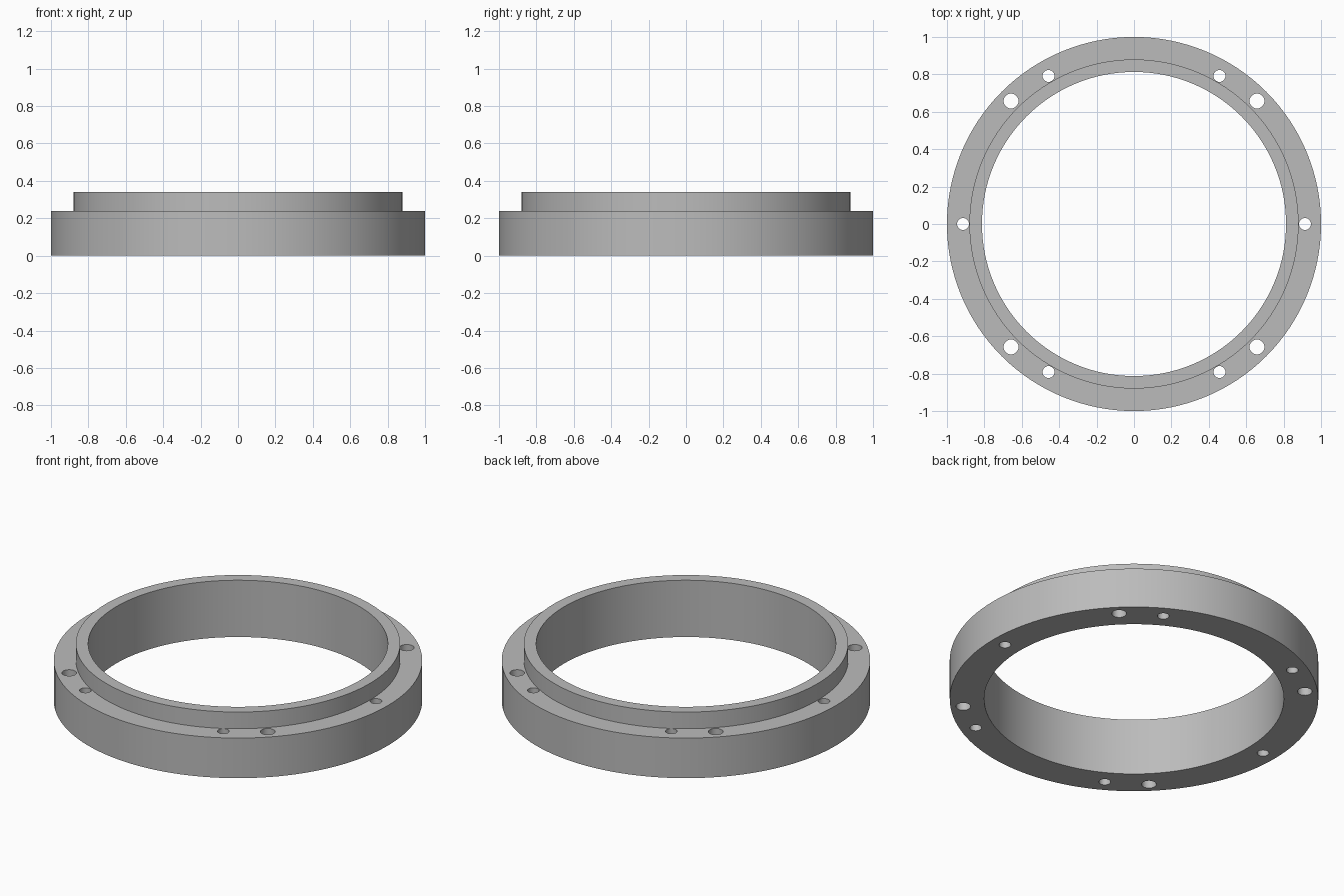
import bpy
import bmesh
from math import sin, cos, tau, radians
from mathutils import Matrix

cube = bpy.data.objects.get("Cube")
if cube:
    bpy.data.objects.remove(cube, do_unlink=True)

SEGMENTS = 128

grey = bpy.data.materials.new("plain_grey")
grey.use_nodes = True
colour = (0.5, 0.5, 0.5, 1)
grey.diffuse_color = colour
grey.node_tree.nodes["Principled BSDF"].inputs["Base Color"].default_value = colour


def add_object(name, bm):
    bmesh.ops.recalc_face_normals(bm, faces=bm.faces)
    mesh = bpy.data.meshes.new(name)
    bm.to_mesh(mesh)
    bm.free()
    mesh.materials.append(grey)
    obj = bpy.data.objects.new(name, mesh)
    bpy.context.collection.objects.link(obj)
    return obj


# Stepped ring: closed radius/height profile swept around z
profile = [(0.813, 0), (1, 0), (1, 0.24), (0.88, 0.24), (0.88, 0.34), (0.813, 0.34)]
bm = bmesh.new()
loops = []
for i in range(SEGMENTS):
    a = tau * i / SEGMENTS
    loops.append([bm.verts.new((r * cos(a), r * sin(a), z)) for r, z in profile])
for i, near in enumerate(loops):
    far = loops[(i + 1) % SEGMENTS]
    for j in range(len(profile)):
        k = (j + 1) % len(profile)
        bm.faces.new((near[j], far[j], far[k], near[k]))
ring = add_object("flange_ring", bm)

# Bolt holes: six small ones and four larger ones, through the flange
bm = bmesh.new()
for count, start, distance, radius in [(6, 0, 0.914, 0.032), (4, 45, 0.93, 0.04)]:
    for i in range(count):
        a = radians(start) + tau * i / count
        place = Matrix.Translation((distance * cos(a), distance * sin(a), 0.12))
        bmesh.ops.create_cone(bm, cap_ends=True, segments=32, radius1=radius,
                              radius2=radius, depth=0.4, matrix=place)
cutter = add_object("bolt_hole_cutter", bm)
cutter.hide_render = True

# Cut the holes, then drop the helper
cut = ring.modifiers.new("bolt_holes", "BOOLEAN")
cut.operation = "DIFFERENCE"
cut.solver = "EXACT"
cut.object = cutter
bpy.ops.object.select_all(action="DESELECT")
bpy.context.view_layer.objects.active = ring
ring.select_set(True)
bpy.ops.object.modifier_apply(modifier=cut.name)
bpy.data.objects.remove(cutter, do_unlink=True)

# Smooth walls with crisp rims
bpy.ops.object.shade_smooth_by_angle(angle=radians(30))
